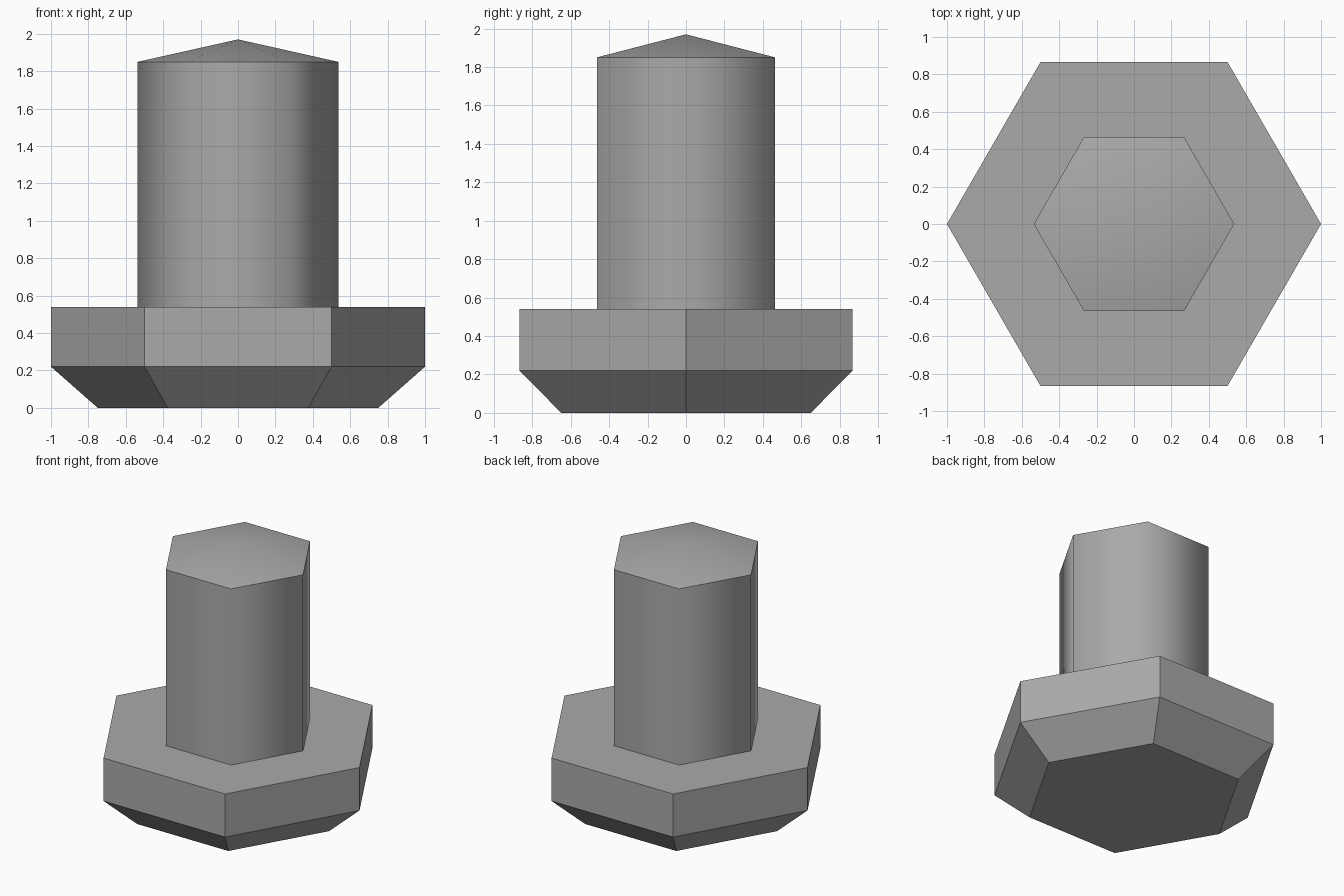
import bpy
import bmesh
from math import cos, sin, pi

SIDES = 6

cube = bpy.data.objects.get("Cube")
if cube:
    bpy.data.objects.remove(cube, do_unlink=True)

steel = bpy.data.materials.new("grey steel")
steel.use_nodes = True
grey = (0.4, 0.4, 0.4, 1)
steel.diffuse_color = grey
steel.node_tree.nodes["Principled BSDF"].inputs["Base Color"].default_value = grey


def hex_solid(name, profile, cap_bottom=True, apex=None, smooth=False):
    """Stack hexagonal rings from (radius, height) pairs; end in a cap or a point."""
    bm = bmesh.new()
    rings = [[bm.verts.new((r * cos(2 * pi * i / SIDES), r * sin(2 * pi * i / SIDES), z))
              for i in range(SIDES)] for r, z in profile]
    for low, high in zip(rings, rings[1:]):
        for i in range(SIDES):
            j = (i + 1) % SIDES
            bm.faces.new((low[i], low[j], high[j], high[i]))
    if cap_bottom:
        bm.faces.new(rings[0][::-1])
    top = rings[-1]
    if apex is None:
        bm.faces.new(top)
    else:
        tip = bm.verts.new((0, 0, apex))
        for i in range(SIDES):
            bm.faces.new((top[i], top[(i + 1) % SIDES], tip))
    for face in bm.faces:
        face.smooth = smooth
    # Keep the rims crisp where the walls turn
    for ring in rings:
        for i in range(SIDES):
            edge = bm.edges.get((ring[i], ring[(i + 1) % SIDES]))
            edge.smooth = False
    mesh = bpy.data.meshes.new(name)
    bm.to_mesh(mesh)
    bm.free()
    mesh.materials.append(steel)
    obj = bpy.data.objects.new(name, mesh)
    bpy.context.collection.objects.link(obj)
    return obj


# Flat-shaded head with a chamfered underside
hex_solid("bolt_head", [(0.75, 0), (1, 0.22), (1, 0.54)])

# Smooth-shaded shank with a low pointed end
hex_solid("bolt_shank", [(0.536, 0.54), (0.536, 1.85)],
          cap_bottom=False, apex=1.97, smooth=True)
